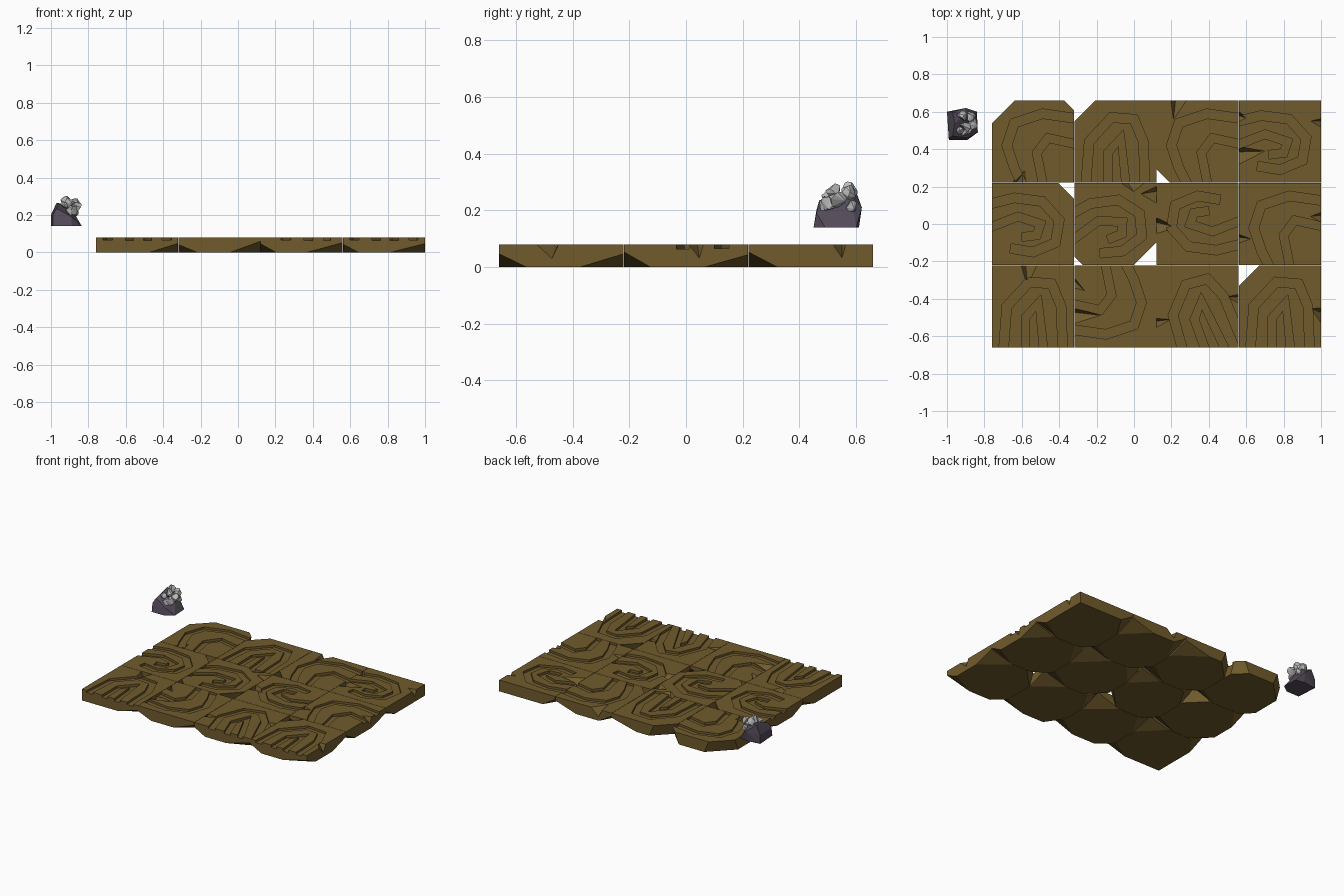
import bpy, bmesh, random
from math import radians
from mathutils import Vector, Matrix

if "Cube" in bpy.data.objects:
    bpy.data.objects.remove(bpy.data.objects["Cube"])

random.seed(7)
TILE, STEP, TOP = 0.438, 0.44, 0.08
H = TILE / 2


def material(name, rgb):
    m = bpy.data.materials.new(name)
    m.diffuse_color = (*rgb, 1)
    m.use_nodes = True
    m.node_tree.nodes["Principled BSDF"].inputs["Base Color"].default_value = m.diffuse_color
    return m


soil = material("soil", (0.165, 0.105, 0.026))
dark_rock = material("dark_rock", (0.09, 0.07, 0.10))
pale_ore = material("pale_ore", (0.5, 0.5, 0.5))


def make_object(name, bm, mat=None):
    bmesh.ops.recalc_face_normals(bm, faces=bm.faces)
    me = bpy.data.meshes.new(name)
    bm.to_mesh(me)
    bm.free()
    ob = bpy.data.objects.new(name, me)
    bpy.context.collection.objects.link(ob)
    if mat:
        me.materials.append(mat)
    return ob


def hull(name, points, mat=None):
    bm = bmesh.new()
    for p in points:
        bm.verts.new(p)
    r = bmesh.ops.convex_hull(bm, input=bm.verts)
    loose = [v for v in bm.verts if not v.link_faces]
    bmesh.ops.delete(bm, geom=loose, context='VERTS')
    bmesh.ops.dissolve_limit(bm, angle_limit=0.02, verts=bm.verts, edges=bm.edges)
    return make_object(name, bm, mat)


def band(path, width, depth, origin, turn):
    """Mitred strip along a path, used to carve a recessed terrace."""
    pts = [Vector(p) for p in path]
    rot = Matrix.Rotation(radians(turn), 2)
    bm = bmesh.new()
    rows = []
    for i, p in enumerate(pts):
        a = (p - pts[max(i - 1, 0)]).normalized()
        b = (pts[min(i + 1, len(pts) - 1)] - p).normalized()
        t = (a + b).normalized()
        n = Vector((-t.y, t.x))
        ref = a if a.length else b
        w = width / 2 / max(t.dot(ref), 0.5)
        row = []
        for s in (1, -1):
            q = rot @ (p + n * w * s)
            row.append(bm.verts.new((q.x + origin[0], q.y + origin[1], TOP - depth)))
        rows.append(row)
    faces = [bm.faces.new((r[0], r[1], s[1], s[0])) for r, s in zip(rows, rows[1:])]
    r = bmesh.ops.extrude_face_region(bm, geom=faces, use_keep_orig=True)
    up = [v for v in r["geom"] if isinstance(v, bmesh.types.BMVert)]
    bmesh.ops.translate(bm, verts=up, vec=(0, 0, depth + 0.02))
    return make_object("terrace_cutter", bm)


def carve(ob, cutters):
    for c in cutters:
        c.hide_render = True
        m = ob.modifiers.new("carve", 'BOOLEAN')
        m.operation, m.solver, m.object = 'DIFFERENCE', 'EXACT', c
    bpy.context.view_layer.update()
    ev = ob.evaluated_get(bpy.context.evaluated_depsgraph_get())
    me = bpy.data.meshes.new_from_object(ev)
    ob.modifiers.clear()
    ob.data = me
    for c in cutters:
        bpy.data.objects.remove(c, do_unlink=True)


# Terrace patterns: outer and inner contour band
PATTERNS = [
    ([(.26, .12), (.05, .15), (-.1, .1), (-.14, -.02), (-.1, -.14), (-.04, -.26)],
     [(.26, -.02), (.08, .02), (.02, -.06), (.06, -.26)]),
    ([(-.26, .1), (-.1, .14), (.05, .12), (.14, .02), (.12, -.1), (0, -.15), (-.12, -.13)],
     [(-.26, -.03), (-.08, .04), (.04, .0), (.02, -.06), (-.06, -.07)]),
    ([(-.16, -.26), (-.14, 0), (-.02, .13), (.1, .12), (.15, 0), (.16, -.26)],
     [(-.04, -.26), (-.04, -.06), (.03, .02), (.06, -.26)]),
]
# Pattern and turn for each tile, front row first
LAYOUT = [[(2, 0), (0, 180), (2, 20), (2, 0)],
          [(1, 0), (1, 15), (1, 180), (0, 0)],
          [(0, 0), (2, 0), (0, 0), (1, 0)]]
# Corners cut right through the top: (column, row, side x, side y): inset
THROUGH = {(0, 2, -1, 1): .12, (0, 2, 1, 1): .05, (1, 2, -1, 1): .11, (2, 2, -1, -1): .07,
           (0, 1, 1, 1): .085, (1, 1, 1, -1): .12, (1, 1, -1, -1): .045, (3, 0, -1, 1): .11}
# Cracks: two points on a tile edge and a tip inside the tile
CRACKS = [(.56, .42, .56, .31, .71, .39), (.56, .61, .56, .52, .62, .56),
          (.19, .66, .29, .66, .21, .55), (-.66, .22, -.57, .22, -.58, .29),
          (-.09, .22, .08, .22, 0, .17), (.12, .21, .12, .1, .03, .16),
          (.12, .04, .12, -.06, .24, -.02), (.56, -.05, .56, -.11, .63, -.08),
          (1, .07, 1, 0, .94, .04), (-.61, -.22, -.51, -.22, -.57, -.34),
          (-.32, -.28, -.32, -.35, -.26, -.36), (-.32, -.44, -.32, -.54, -.17, -.49),
          (.12, -.5, .12, -.56, .2, -.51), (.56, -.37, .56, -.43, .49, -.39),
          (1, -.44, 1, -.54, .94, -.45), (1, .57, 1, .51, .94, .55)]

# Ground tiles: a slab with sheared lower corners, carved terraces and cracks
for row in range(3):
    for col in range(4):
        cx, cy = -0.54 + STEP * col, STEP * (row - 1)
        bm = bmesh.new()
        bmesh.ops.create_cube(bm, size=1, matrix=Matrix.Translation((cx, cy, TOP / 2))
                              @ Matrix.Diagonal((TILE, TILE, TOP, 1)))
        for sx in (-1, 1):
            for sy in (-1, 1):
                if (col, row, sx, sy) in ((0, 0, -1, -1), (3, 2, 1, 1)):
                    continue
                t = THROUGH.get((col, row, sx, sy))
                if t:
                    dx = dy = t + .035
                    dz = TOP * dx / .035
                else:
                    dx = random.uniform(.15, .2) if sx > 0 else random.uniform(.08, .13)
                    dy = random.uniform(.12, .19) if sy > 0 else random.uniform(.07, .13)
                    dz = random.uniform(.04, .06)
                kx, ky = cx + sx * H, cy + sy * H
                bmesh.ops.bisect_plane(bm, geom=bm.verts[:] + bm.edges[:] + bm.faces[:],
                                       plane_co=(kx, ky, dz),
                                       plane_no=(sx / dx, sy / dy, -1 / dz), clear_outer=True)
                bmesh.ops.holes_fill(bm, edges=bm.edges)
        tile = make_object(f"ground_tile_{row + 1}_{col + 1}", bm, soil)
        kind, turn = LAYOUT[row][col]
        outer, inner = PATTERNS[kind]
        cutters = [band(outer, .05, .015, (cx, cy), turn),
                   band(inner, .045, .017, (cx, cy), turn)]
        for x1, y1, x2, y2, tx, ty in CRACKS:
            if abs(tx - cx) < H and abs(ty - cy) < H:
                a, b, tip = Vector((x1, y1, 0)), Vector((x2, y2, 0)), Vector((tx, ty, 0))
                out = ((a + b) / 2 - tip).normalized() * .012
                up = Vector((0, 0, TOP + .004))
                low = a.lerp(b, .3) + out + Vector((0, 0, .02))
                cutters.append(hull("crack_cutter", [a + out + up, b + out + up, tip + up, low]))
        carve(tile, cutters)

# Ore boulder base
hull("ore_base", [(-1, .60, .14), (-.99, .45, .14), (-.89, .45, .14), (-.835, .49, .14),
                  (-.84, .60, .14), (-.90, .61, .14), (-1, .60, .20), (-.99, .46, .20),
                  (-.97, .47, .235), (-.97, .60, .265), (-.96, .54, .26), (-.90, .62, .21),
                  (-.89, .46, .19), (-.90, .58, .25), (-.85, .51, .165)], dark_rock)

# Pale ore lumps: faceted, slightly irregular
LUMPS = [(-.92, .575, .27, .032), (-.905, .52, .265, .032), (-.875, .575, .262, .03),
         (-.862, .535, .24, .032), (-.895, .48, .225, .027), (-.87, .585, .215, .022),
         (-.885, .505, .225, .03), (-.93, .50, .25, .022)]
for i, (x, y, z, r) in enumerate(LUMPS):
    pts = []
    for k in range(14):
        d = Vector([random.gauss(0, 1) for _ in range(3)]).normalized()
        pts.append(Vector((x, y, z)) + d * r)
    hull(f"ore_lump_{i + 1}", pts, pale_ore)
